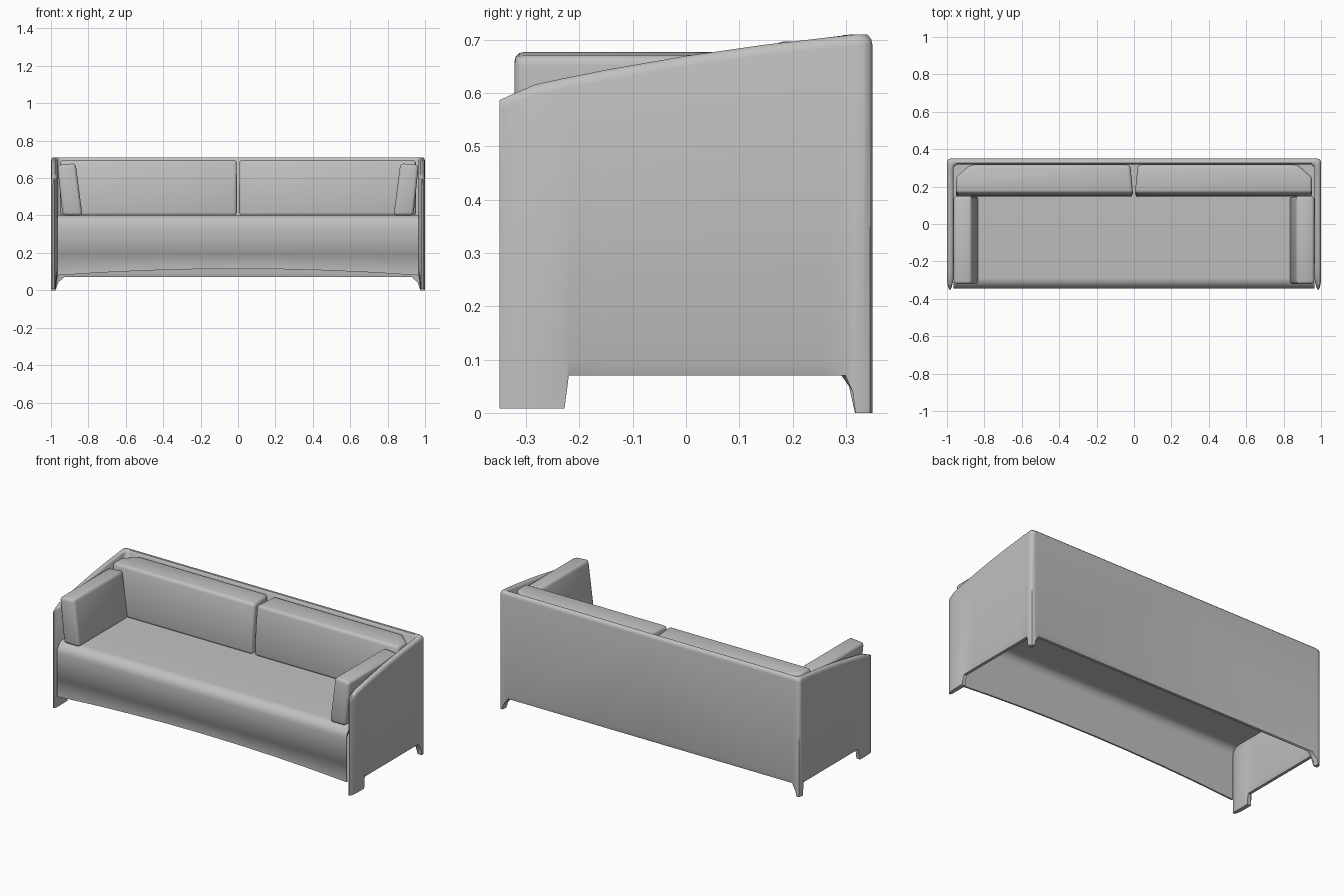
import bpy
import bmesh
import math
from mathutils import Vector

default_cube = bpy.data.objects.get("Cube")
if default_cube:
    bpy.data.objects.remove(default_cube, do_unlink=True)

fabric = bpy.data.materials.new("grey_fabric")
fabric.use_nodes = True
grey = (0.53, 0.53, 0.53, 1)
fabric.diffuse_color = grey
fabric.node_tree.nodes["Principled BSDF"].inputs["Base Color"].default_value = grey


def loft(name, rings, cap_end=True, bevel=0, mirror=False, angle=50):
    """Skin closed rings of points, optionally rounding the hard edges."""
    bm = bmesh.new()
    loops = [[bm.verts.new(p) for p in ring] for ring in rings]
    count = len(loops[0])
    for a, b in zip(loops, loops[1:]):
        for k in range(count):
            n = (k + 1) % count
            bm.faces.new((a[k], a[n], b[n], b[k]))
    bm.faces.new(loops[0])
    if cap_end:
        bm.faces.new(loops[-1])
    bmesh.ops.recalc_face_normals(bm, faces=bm.faces)
    if bevel:
        hard = [e for e in bm.edges if e.calc_face_angle(0) > math.radians(25)]
        bmesh.ops.bevel(bm, geom=hard, offset=bevel, segments=3,
                        profile=0.5, affect='EDGES')
    mesh = bpy.data.meshes.new(name)
    bm.to_mesh(mesh)
    bm.free()
    mesh.materials.append(fabric)
    obj = bpy.data.objects.new(name, mesh)
    bpy.context.collection.objects.link(obj)
    bpy.ops.object.select_all(action='DESELECT')
    obj.select_set(True)
    bpy.context.view_layer.objects.active = obj
    bpy.ops.object.shade_smooth_by_angle(angle=math.radians(angle))
    if mirror:
        obj.modifiers.new("Mirror", 'MIRROR').use_clip = True


# Outer shell: one wall running along the arm, round the corner and over the back
INNER, OUTER, HEM = 0.965, 1.0, 0.07
BACK_IN, BACK_OUT, FOOT = 0.317, 0.35, 0.975


def rim_height(y):
    y = min(y, 0.33)
    return 0.67 + 0.158 * y - 0.11 * y * y


def wall_section(inner, outer, bottom, top):
    i, o = Vector(inner), Vector(outer)
    if bottom < HEM:  # legs stay flush outside and thin out inside
        low_out = o
        low_in = Vector((max(i.x, FOOT), max(i.y, BACK_IN) if i.y > 0 else i.y))
    else:  # the hem tapers to a thin edge
        low_out, low_in = o.lerp(i, 0.25), o.lerp(i, 0.75)
    points = [(low_out, bottom), (o, HEM + 0.03), (o, top - 0.02),
              (o.lerp(i, 0.08), top - 0.008), (o.lerp(i, 0.3), top),
              (o.lerp(i, 0.75), top), (i, top - 0.01), (i, HEM + 0.03),
              (low_in, bottom)]
    return [(p.x, p.y, z) for p, z in points]


wall = []
for y, inner, outer in [(-0.35, 0.98, 0.988), (-0.335, 0.974, 0.995),
                        (-0.31, 0.968, 0.999), (-0.283, INNER, OUTER)]:
    top = rim_height(y) - max(0, -0.285 - y) * 0.22
    wall.append(wall_section((inner, y), (outer, y), 0.008, top))
for y, bottom in [(-0.228, 0.008), (-0.22, HEM), (-0.15, HEM), (0, HEM),
                  (0.15, HEM), (0.25, HEM), (0.303, HEM), (0.313, 0.04)]:
    wall.append(wall_section((INNER, min(y, 0.285 + y / 100)), (OUTER, y),
                             bottom, rim_height(y)))
for inner, outer, bottom in [((INNER, 0.295), (OUTER, 0.318), 0),
                             ((INNER, 0.3), (OUTER, 0.332), 0),
                             ((0.958, 0.31), (0.995, 0.345), 0),
                             ((0.945, BACK_IN), (0.98, BACK_OUT), 0),
                             ((0.94, BACK_IN), (0.974, BACK_OUT), 0.03),
                             ((0.92, BACK_IN), (0.955, BACK_OUT), HEM),
                             ((0, BACK_IN), (0, BACK_OUT), HEM)]:
    wall.append(wall_section(inner, outer, bottom, rim_height(outer[1])))
loft("shell", wall, cap_end=False, mirror=True)

# Seat: thin hollow skin with a rounded front edge and an arched front apron
SEAT_HALF, FRONT, SEAT_TOP, ROUND, SKIN = 0.964, -0.346, 0.403, 0.06, 0.012


def front_roll(radius):
    return [(FRONT + ROUND - radius * math.sin(a),
             SEAT_TOP - ROUND + radius * math.cos(a))
            for a in (math.pi / 12 * k for k in range(7))]


def seat_section(x):
    arch = 0.08 + 0.035 * (1 - (x / SEAT_HALF) ** 2)
    profile = [(BACK_IN, SEAT_TOP)] + front_roll(ROUND)
    profile += [(FRONT, 0.191), (FRONT + 0.001, 0.19), (FRONT + 0.002, arch),
                (FRONT + SKIN, arch)]
    profile += front_roll(ROUND - SKIN)[::-1] + [(BACK_IN, SEAT_TOP - SKIN)]
    return [(x, y, z) for y, z in profile]


steps = 8
loft("seat", [seat_section(SEAT_HALF * (2 * k / steps - 1)) for k in range(steps + 1)])

# Loose cushions, one of each per side
for side, s in (("left", 1), ("right", -1)):
    plan = [(0.005, 0.143), (0.952, 0.143), (0.952, 0.25), (0.875, BACK_IN),
            (0.02, BACK_IN)]
    back = []
    for z, lean in ((0.398, 0), (0.56, 0.006), (0.697, 0.022)):
        back.append([(s * x, y + (lean if y < 0.2 else 0), z) for x, y in plan])
    loft(side + "_back_cushion", back, bevel=0.018)

    section = [(0.832, 0.4), (0.938, 0.4), (0.966, 0.67), (0.868, 0.679)]
    arm = [[(s * x, y, z) for x, z in section] for y in (-0.322, 0.15)]
    loft(side + "_arm_cushion", arm, bevel=0.018)
